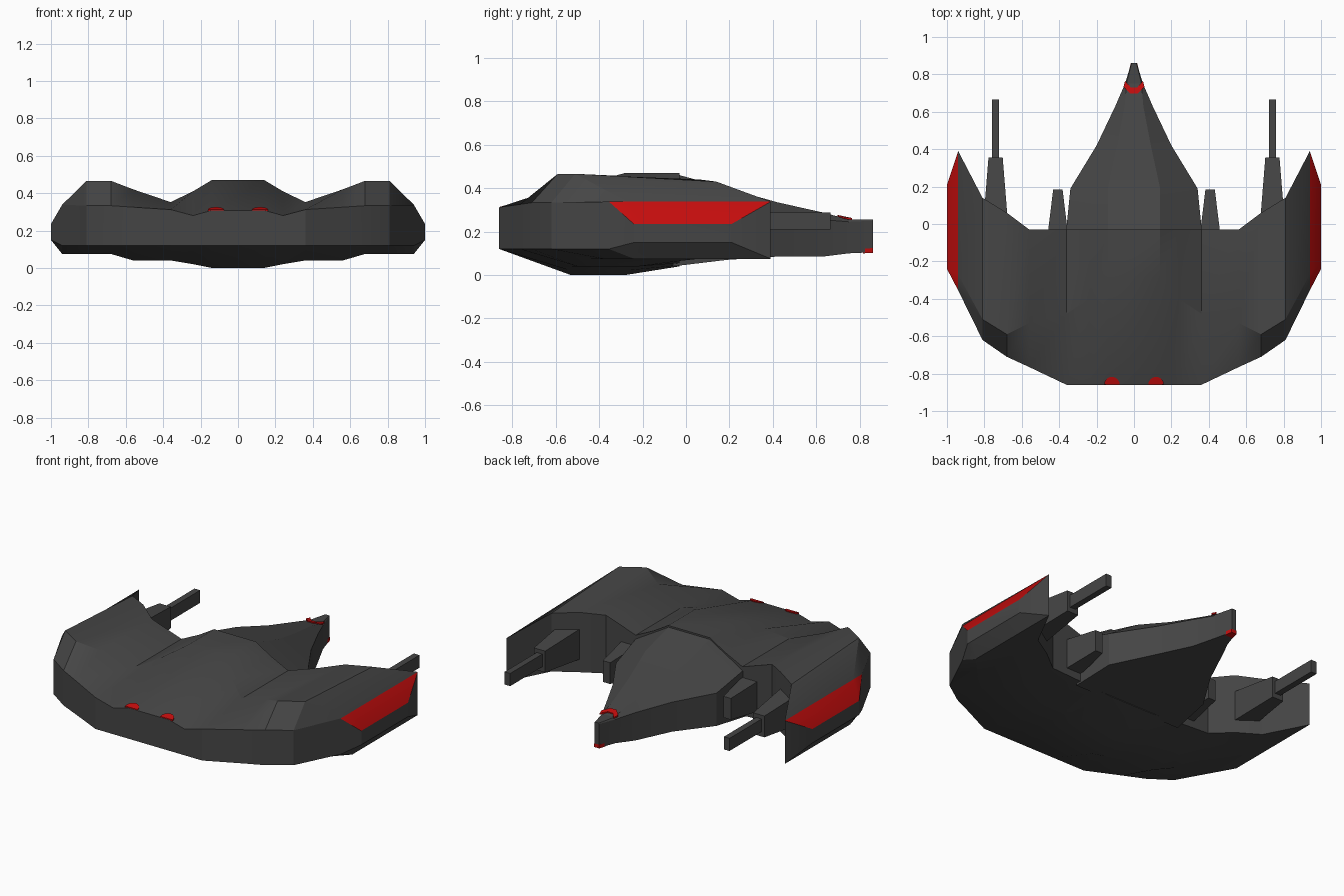
import bpy, bmesh, math

if "Cube" in bpy.data.objects:
    bpy.data.objects.remove(bpy.data.objects["Cube"])


def mat(name, c):
    m = bpy.data.materials.new(name)
    m.diffuse_color = (*c, 1)
    m.use_nodes = True
    m.node_tree.nodes["Principled BSDF"].inputs["Base Color"].default_value = m.diffuse_color
    return m


GREY = mat("charcoal grey", (0.06, 0.06, 0.06))
RED = mat("signal red", (0.55, 0.004, 0.004))


def finish(name, bm, mats, angle=None):
    bmesh.ops.remove_doubles(bm, verts=bm.verts, dist=1e-4)
    bmesh.ops.recalc_face_normals(bm, faces=bm.faces)
    me = bpy.data.meshes.new(name)
    bm.to_mesh(me)
    bm.free()
    for m in mats:
        me.materials.append(m)
    ob = bpy.data.objects.new(name, me)
    bpy.context.collection.objects.link(ob)
    if angle:
        bpy.ops.object.select_all(action='DESELECT')
        ob.select_set(True)
        bpy.context.view_layer.objects.active = ob
        bpy.ops.object.shade_smooth_by_angle(angle=math.radians(angle))
    return ob


def loft(bm, rings, red=lambda i, j: False):
    """Join closed rings of points into a capped solid."""
    vs = [[bm.verts.new(p) for p in r] for r in rings]
    n = len(rings[0])
    for i in range(len(vs) - 1):
        for j in range(n):
            k = (j + 1) % n
            f = bm.faces.new((vs[i][j], vs[i][k], vs[i + 1][k], vs[i + 1][j]))
            f.material_index = int(red(i, j))
    bm.faces.new(vs[0])
    bm.faces.new(vs[-1])


def rect(x0, x1, z0, z1, y):
    return [(x0, y, z0), (x1, y, z0), (x1, y, z1), (x0, y, z1)]


def plate(name, pts, lift):
    """Thin red plate following points on a surface."""
    bm = bmesh.new()
    loft(bm, [[(x, y, z - lift) for x, y, z in pts],
              [(x, y, z + lift) for x, y, z in pts]])
    return finish(name, bm, [RED])


# Crescent hull: slices along x, mirrored
# x, front y, front low z, front high z, crest y, crest z, rear y, rear z, keel front y, keel rear y, keel z, rear low z
STATIONS = [
    (0.14, -0.86, .12, .308, -0.28, .470, -0.03, .470, -0.53, -0.28, 0.0, .040),
    (0.24, -0.86, .12, .280, -0.40, .410, -0.03, .410, -0.53, -0.28, .020, .045),
    (0.36, -0.86, .12, .312, -0.48, .352, -0.03, .352, -0.53, -0.28, .040, .055),
    (0.56, -0.765, .12, .325, -0.53, .420, -0.03, .420, -0.50, -0.22, .040, .065),
    (0.68, -0.71, .12, .333, -0.59, .466, 0.06, .440, -0.45, -0.12, .075, .075),
    (0.81, -0.62, .12, .333, -0.51, .466, 0.14, .430, -0.38, 0.00, .075, .075),
    (0.94, -0.355, .12, .338, -0.27, .338, 0.39, .338, -0.24, 0.20, .075, .075),
    (1.00, -0.24, .15, .235, -0.20, .235, 0.21, .235, -0.20, 0.18, .150, .150),
]


def slice_ring(s, side):
    x, yf, z0, z1, yc, zc, yr, zr, k0, k1, zk, zl = s
    return [(side * x, y, z) for y, z in
            ((yf, z0), (yf, z1), (yc, zc), (yr, zr), (yr, zl), (k1, zk), (k0, zk))]


rings = [slice_ring(s, -1) for s in reversed(STATIONS)] + [slice_ring(s, 1) for s in STATIONS]
last = len(rings) - 2
bm = bmesh.new()
# the sloping outer faces carry the red side panels
loft(bm, rings, lambda i, j: i in (0, last) and j in (1, 2))
finish("crescent_hull", bm, [GREY, RED], 25)

# Pointed tail: y, half width, shoulder z, ridge half width, ridge z, bottom z
TAIL = [
    (-0.06, .365, .335, .14, .468, .040),
    (0.19, .340, .270, .14, .400, .070),
    (0.42, .200, .265, .09, .335, .085),
    (0.63, .100, .255, .050, .288, .085),
    (0.75, .048, .245, .040, .256, .100),
    (0.86, .015, .250, .013, .255, .105),
]
bm = bmesh.new()
loft(bm, [[(-w, y, zb), (-w, y, zs), (-r, y, zt), (r, y, zt), (w, y, zs), (w, y, zb)]
          for y, w, zs, r, zt, zb in TAIL])
finish("pointed_tail", bm, [GREY], 12)

# Rear guns and stubs between the arms, both sides
for side, label in ((-1, "left"), (1, "right")):
    bm = bmesh.new()
    c = side * 0.74
    loft(bm, [rect(c - .065, c + .065, .15, .34, 0.02), rect(c - .038, c + .038, .18, .31, 0.355)])
    finish(label + "_gun_mount", bm, [GREY])
    bm = bmesh.new()
    loft(bm, [rect(c - .019, c + .019, .21, .287, 0.34), rect(c - .019, c + .019, .21, .287, 0.665)])
    finish(label + "_gun_barrel", bm, [GREY])
    bm = bmesh.new()
    c = side * 0.407
    loft(bm, [rect(c - .055, c + .055, .10, .29, -0.06), rect(c - .025, c + .025, .13, .26, 0.185)])
    finish(label + "_rear_stub", bm, [GREY])
    # front lights: half discs lying on the hull slope
    half = [(math.cos(math.pi * k / 8) * .042, math.sin(math.pi * k / 8) * .042) for k in range(9)]
    plate(label + "_front_light",
          [(side * .118 + a, -0.859 + b, .309 + b * .28) for a, b in half], .0045)

# Red chevron across the tail tip
OUT = [(-.056, .745), (-.02, .71), (.02, .71), (.056, .745)]
inner = [(x * .85, y + .02) for x, y in reversed(OUT)]
outer = [(x, y - .012) for x, y in OUT]
plate("tail_chevron", [(x, y, .258 + max(0, .75 - y) * .27) for x, y in outer + inner], .0045)

# Red marker under the tail tip
bm = bmesh.new()
loft(bm, [rect(-.028, .028, .1, .122, .815), rect(-.017, .017, .102, .124, .8605)])
finish("tail_marker", bm, [RED])
